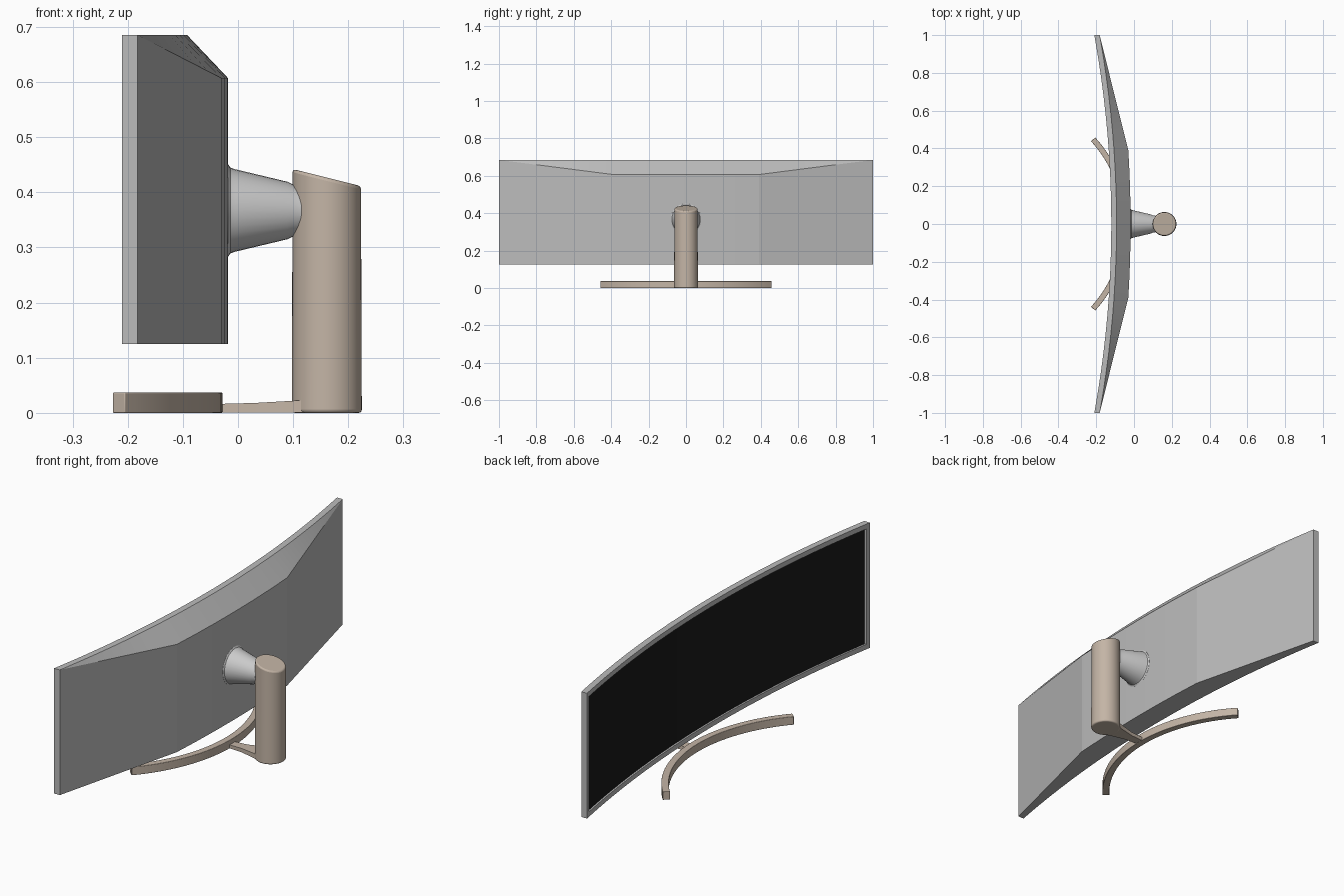
import bpy, bmesh
from math import sin, cos, pi, radians
from mathutils import Matrix

if "Cube" in bpy.data.objects:
    bpy.data.objects.remove(bpy.data.objects["Cube"])


def material(name, color):
    m = bpy.data.materials.new(name)
    m.diffuse_color = (*color, 1)
    m.use_nodes = True
    m.node_tree.nodes["Principled BSDF"].inputs["Base Color"].default_value = m.diffuse_color
    return m


beige = material("warm_beige", (0.55, 0.46, 0.38))
black = material("screen_black", (0.01, 0.01, 0.01))
grey = material("casing_grey", (0.5, 0.5, 0.5))


def finish(name, bm, mats=(), bevel=0, angle=30):
    bmesh.ops.remove_doubles(bm, verts=bm.verts, dist=1e-5)
    bmesh.ops.recalc_face_normals(bm, faces=bm.faces)
    me = bpy.data.meshes.new(name)
    bm.to_mesh(me)
    bm.free()
    ob = bpy.data.objects.new(name, me)
    bpy.context.collection.objects.link(ob)
    for m in mats:
        me.materials.append(m)
    if bevel:
        mod = ob.modifiers.new("edge_round", 'BEVEL')
        mod.width, mod.segments = bevel, 3
        mod.limit_method, mod.angle_limit = 'ANGLE', radians(40)
    bpy.ops.object.select_all(action='DESELECT')
    ob.select_set(True)
    bpy.context.view_layer.objects.active = ob
    bpy.ops.object.shade_smooth_by_angle(angle=radians(angle))
    return ob


def loft(rings, mark=None):
    """Skin closed rings; mark(i, j) gives the material slot of a quad."""
    bm = bmesh.new()
    rows = [[bm.verts.new(p) for p in r] for r in rings]
    n = len(rows[0])
    for i, (a, b) in enumerate(zip(rows, rows[1:])):
        for j in range(n):
            k = (j + 1) % n
            f = bm.faces.new((a[j], a[k], b[k], b[j]))
            if mark:
                f.material_index = mark(i, j)
    bm.faces.new(rows[0])
    bm.faces.new(rows[-1])
    return bm


# Curved display: cross-sections along y, with a recessed screen panel
Z0, Z1, ZB, M, EDGE = 0.125, 0.685, 0.607, 0.022, 0.98


def section(y, depth):
    f = -0.12 - 0.09 * y * y
    r = f + 0.028
    a = abs(y)
    t = max(0, (a - 0.39) / 0.61)
    b = -0.03 - 0.152 * t if t else -0.018 - 0.012 * (a / 0.39) ** 2
    zt = ZB + (Z1 - ZB) * t
    prof = [(f + depth, Z0 + M), (f, Z0 + M), (f, Z0), (r, Z0), (max(b, r), Z0),
            (max(b, r), zt), (r, Z1), (f, Z1), (f, Z1 - M), (f + depth, Z1 - M)]
    return [(x, y, z) for x, z in prof]


half = [0.13 * i for i in range(1, 4)] + [0.39 + 0.59 * i / 6 for i in range(1, 7)]
ys = [-y for y in reversed(half)] + [0] + half
stations = ([(-1, 0), (-EDGE, 0)] + [(y, 0.008) for y in ys] + [(EDGE, 0), (1, 0)])
last = len(stations) - 3
body = loft([section(y, d) for y, d in stations],
            lambda i, j: 1 if j == 9 and 2 <= i < last else 0)
finish("curved_display", body, (grey, black), angle=9)

# Tapered mount between display and pillar
mount_profile = [(-0.03, 0.086), (-0.018, 0.084), (-0.014, 0.078), (-0.006, 0.075),
                 (0.09, 0.052), (0.098, 0.048), (0.115, 0.044)]
N = 32
finish("mount_cone", loft([[(x, r * 0.97 * cos(2 * pi * i / N), 0.367 + r * sin(2 * pi * i / N))
                            for i in range(N)] for x, r in mount_profile]))

# Pillar with slanted top
bm = bmesh.new()
bmesh.ops.create_cone(bm, cap_ends=True, segments=48, radius1=0.0635, radius2=0.062,
                      depth=0.44, matrix=Matrix.Translation((0.161, 0, 0.22)))
for v in bm.verts:
    if v.co.z > 0.2:
        v.co.z = 0.442 - 0.25 * (v.co.x - 0.1)
finish("stand_pillar", bm, (beige,), bevel=0.006)

# Arched foot bar
R, CX = 0.666, -0.709
rings = []
for i in range(33):
    a = radians(-42.3 + 84.6 * i / 32)
    rings.append([(CX + r * cos(a), r * sin(a), z)
                  for r, z in ((R - 0.015, 0), (R + 0.015, 0),
                               (R + 0.015, 0.037), (R - 0.015, 0.037))])
finish("arched_foot", loft(rings), (beige,), bevel=0.002)

# Tapered arm joining foot and pillar
arm = [(-0.045, 0.018, 0.016), (0.03, 0.022, 0.018), (0.1, 0.038, 0.022), (0.15, 0.055, 0.024)]
finish("foot_arm", loft([[(x, -w, 0.001), (x, w, 0.001), (x, w, h), (x, -w, h)]
                         for x, w, h in arm]), (beige,))
